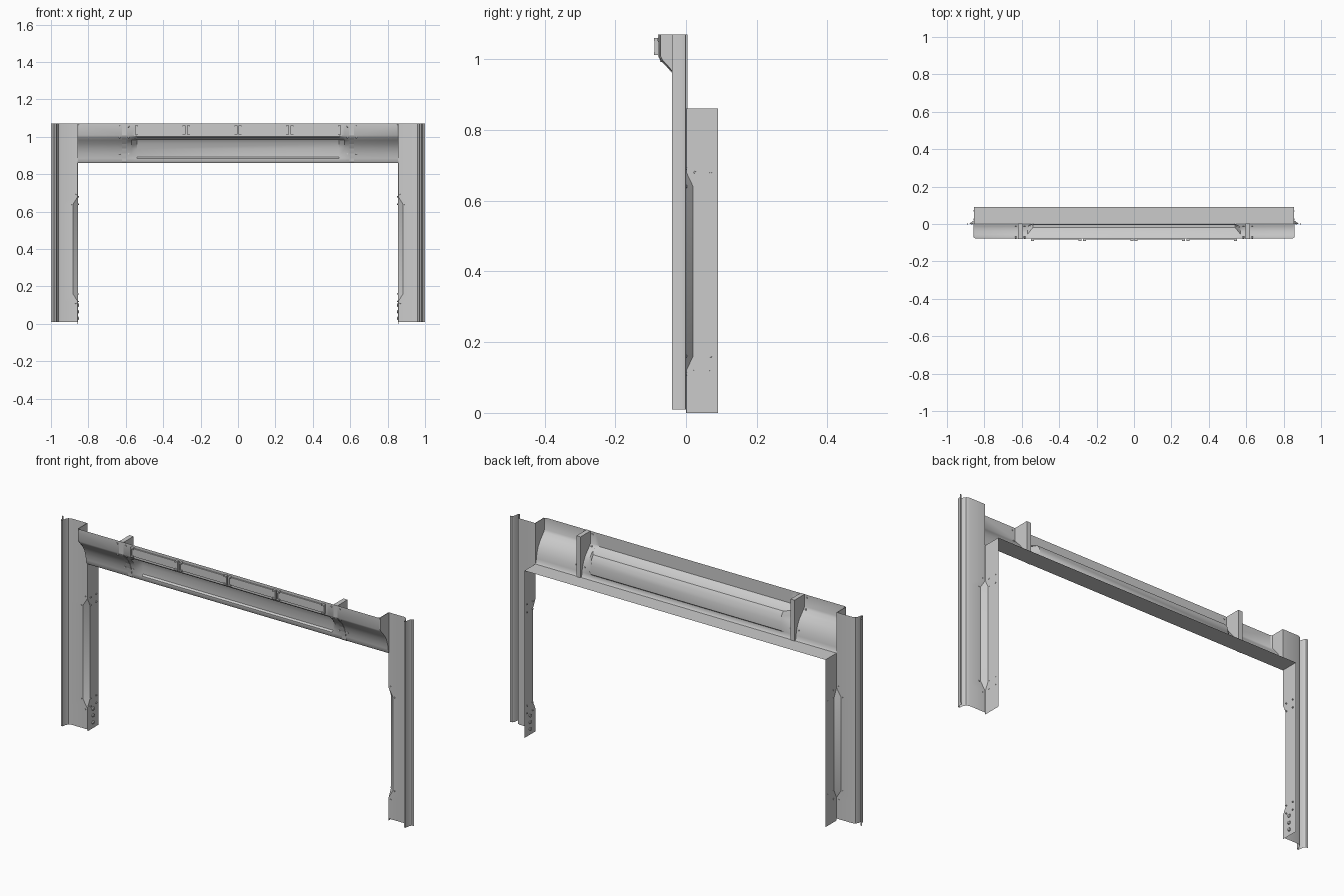
import bpy, bmesh, math
from mathutils import Matrix, Vector

if "Cube" in bpy.data.objects:
    bpy.data.objects.remove(bpy.data.objects["Cube"])


def finish(name, bm, smooth=True):
    me = bpy.data.meshes.new(name)
    bmesh.ops.recalc_face_normals(bm, faces=bm.faces)
    bm.to_mesh(me)
    bm.free()
    ob = bpy.data.objects.new(name, me)
    bpy.context.collection.objects.link(ob)
    if smooth:
        bpy.ops.object.select_all(action='DESELECT')
        ob.select_set(True)
        bpy.context.view_layer.objects.active = ob
        bpy.ops.object.shade_smooth_by_angle(angle=math.radians(35))
    return ob


def sheet(name, rows):
    """Sheet-metal skin through equal-length rows of points."""
    bm = bmesh.new()
    grid = [[bm.verts.new(p) for p in r] for r in rows]
    for a, b in zip(grid, grid[1:]):
        for i in range(len(a) - 1):
            bm.faces.new((a[i], a[i + 1], b[i + 1], b[i]))
    return finish(name, bm)


def plate(name, x0, x1, outline):
    """Flat y-z outline given thickness along x."""
    bm = bmesh.new()
    f = bm.faces.new([bm.verts.new((x0, y, z)) for y, z in outline])
    new = bmesh.ops.extrude_face_region(bm, geom=[f])['geom']
    bmesh.ops.translate(bm, vec=(x1 - x0, 0, 0),
                        verts=[v for v in new if isinstance(v, bmesh.types.BMVert)])
    return finish(name, bm, False)


def box(name, lo, hi):
    bm = bmesh.new()
    lo, hi = Vector(lo), Vector(hi)
    bmesh.ops.create_cube(bm, size=1, matrix=Matrix.Translation((lo + hi) / 2)
                          @ Matrix.Diagonal((*(hi - lo), 1)))
    return finish(name, bm, False)


def bolts(name, spots, axis, r=0.005, depth=0.006):
    bm = bmesh.new()
    rot = Matrix.Rotation(math.pi / 2, 4, axis)
    for p in spots:
        bmesh.ops.create_cone(bm, cap_ends=True, segments=8, radius1=r, radius2=r * 0.8,
                              depth=depth, matrix=Matrix.Translation(p) @ rot)
    return finish(name, bm)


TOP, SOFFIT = 1.07, 0.86
# Lintel sections (y, z): plain cove, and the scooped window section
COVE = [(0, .86), (-.006, .868), (-.008, .885), (-.013, .91), (-.023, .938), (-.038, .962),
        (-.056, .982), (-.071, .997), (-.077, 1.008), (-.077, TOP)]
SCOOP = [(0, .86), (-.006, .868), (-.007, .885), (.002, .892), (.001, .935), (-.004, .965),
         (-.018, .985), (-.068, .995), (-.077, 1.003), (-.077, TOP)]


def section(x, prof):
    return [(x, y, z) for y, z in prof]


# Outer trim of the post (x, y)
TRIM = [(1, 0), (.99, -.002), (.983, -.012), (.979, -.04), (.971, -.04), (.967, -.018),
        (.96, -.006), (.945, 0)]
# Jamb corner per height: (z, face edge x, reveal edge y)
CORNER = [(0, .857, .001), (.12, .857, .001), (.16, .882, .02), (.64, .882, .02),
          (.68, .857, .001), (SOFFIT, .857, .001)]

for s, side in ((-1, "left"), (1, "right")):
    # Post face with raised outer trim
    rows = [[(s * x, y, max(z, .01)) for x, y in TRIM + [(fx, 0)]] for z, fx, _ in CORNER]
    rows.append([(s * x, y, TOP) for x, y in TRIM + [(.857, 0)]])
    sheet(side + "_post_face", rows)
    # Chamfered corner and inner reveal
    sheet(side + "_post_chamfer",
          [[(s * fx, 0, z), (s * .856, ry, z)] for z, fx, ry in CORNER])
    sheet(side + "_post_reveal",
          [[(s * .856, ry, z), (s * .856, .09, z)] for z, _, ry in CORNER])
    # Plain lintel end and its cap
    ends = [(.612, 1), (.849, 1), (.856, .93)]
    sheet(side + "_lintel_end",
          [[(s * x, y * k, z) for y, z in COVE] for x, k in ends])
    plate(side + "_lintel_cap", s * .856, s * .859,
          [(y * .93, z) for y, z in COVE] + [(0, TOP)])
    # Rib between the lintel sections, slightly proud of the skin
    plate(side + "_lintel_rib", s * .597, s * .62,
          [(y - .002, z) for y, z in COVE] + [(.004, TOP), (.004, SOFFIT)])
    # Fasteners
    bolts(side + "_lintel_bolts",
          [(s * x, y, z) for x in (.585, .632)
           for y, z in ((-.013, .91), (-.071, .997), (-.077, 1.055))], 'X')
    bolts(side + "_post_bolts",
          [(s * .868, 0, z) for z in (.11, .69)] + [(s * .89, 0, z) for z in (.16, .64)], 'X', .004)
    bolts(side + "_reveal_bolts",
          [(s * .854, y, z) for y in (.025, .07) for z in (.12, .16, .64, .68)], 'Y', .004)
    bolts(side + "_foot_bolts",
          [(s * .853, .045, z) for z in (.03, .065, .1)], 'Y', .009)

# Scooped centre of the lintel
sheet("lintel_centre", [section(-.605, COVE), section(-.57, COVE), section(-.54, SCOOP),
                        section(.54, SCOOP), section(.57, COVE), section(.605, COVE)])
# Underside of the opening
sheet("soffit", [[(x, 0, SOFFIT), (x, .09, SOFFIT)] for x in (-.856, .856)])

# Four light bars with end clips
for i in range(4):
    a = -.555 + i * .2775 + .004
    b = a + .2695
    box("light_bar_%d" % (i + 1), (a + .004, -.084, 1.016), (b - .004, -.077, 1.056))
    for x0, x1, d in ((a, a + .006, 1), (b - .006, b, -1)):
        box("bar_clip", (x0, -.089, 1.012), (x1, -.077, 1.06))
        tip = (x0 if d > 0 else x1) + d * .016
        lo, hi = sorted((x0 if d > 0 else x1, tip))
        for z in (1.012, 1.052):
            box("bar_clip_tab", (lo, -.09, z), (hi, -.077, z + .008))
